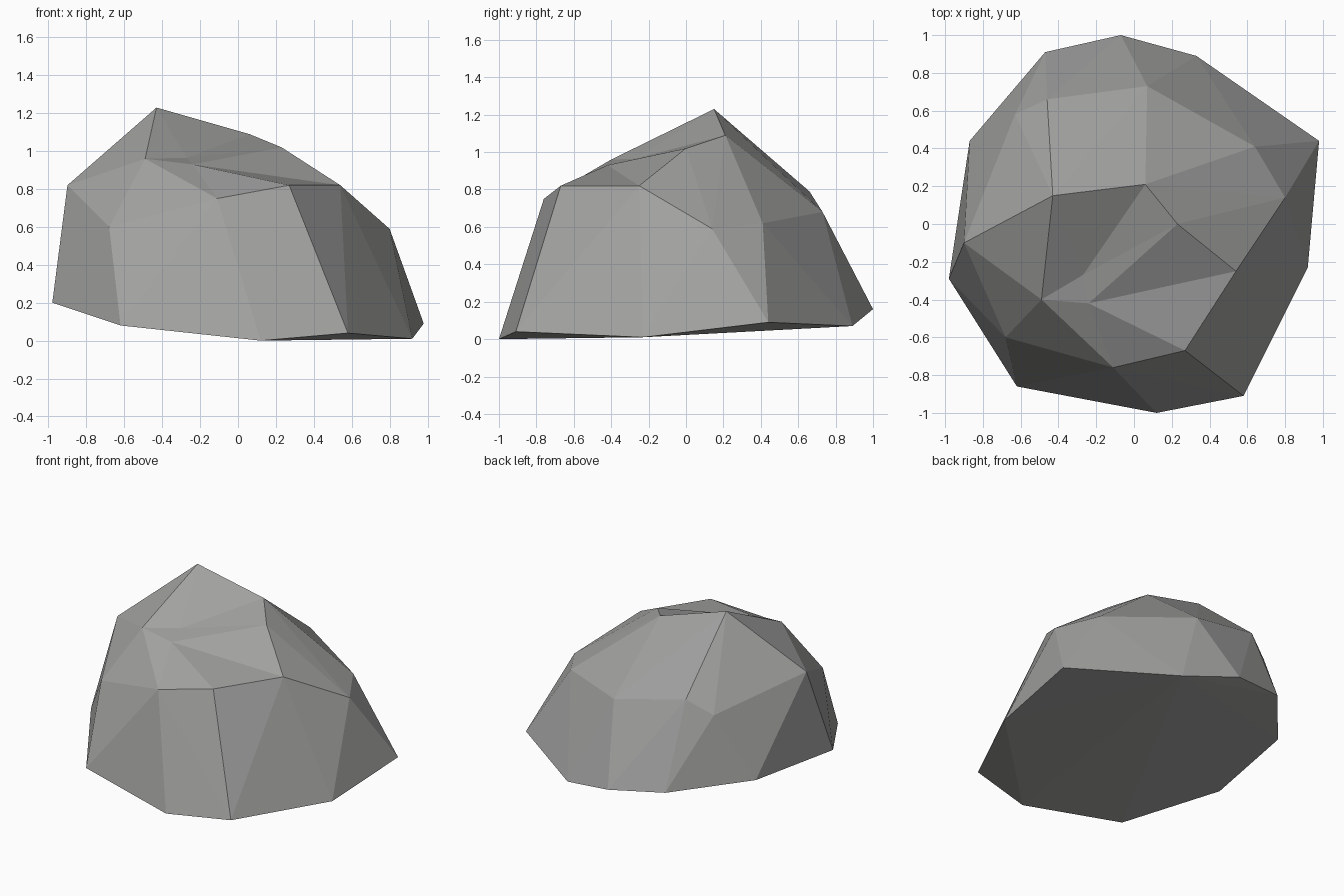
import bpy
import bmesh

default_cube = bpy.data.objects.get("Cube")
if default_cube:
    bpy.data.objects.remove(default_cube, do_unlink=True)

# One stone colour
stone = bpy.data.materials.new("stone_grey")
stone.use_nodes = True
colour = (0.36, 0.36, 0.355, 1)
stone.diffuse_color = colour
stone.node_tree.nodes["Principled BSDF"].inputs["Base Color"].default_value = colour

# Slightly tilted foot of the boulder, counter-clockwise
foot_ring = [
    (-.98, -.29, .2), (-.62, -.86, .08), (.12, -1, 0), (.58, -.91, .04),
    (.92, -.23, .01), (.98, .44, .09), (.33, .89, .07), (-.07, 1, .16),
    (-.47, .91, .21), (-.87, .44, .23),
]

# Shoulder corners around the flanks
shoulder = [
    (-.9, -.1, .82), (-.68, -.6, .6), (.8, .14, .59), (.64, .41, .62),
    (.07, .73, .68), (-.46, .66, .79), (-.63, .58, .69),
]

# Rim of the chipped top, and the two corners inside the chip
rim = {
    "peak": (-.43, .15, 1.23), "crest": (.06, .21, 1.09),
    "saddle": (.23, 0, 1.02), "east": (.54, -.25, .82),
    "south": (.27, -.67, .82), "lip": (-.11, -.76, .75),
    "west": (-.49, -.4, .96),
}
chip = {"notch": (-.27, -.27, .965), "hollow": (-.24, -.42, .93)}

# Faces of the chipped top
chip_faces = [
    "peak west notch", "peak notch crest", "crest notch saddle",
    "west hollow notch", "notch hollow saddle", "hollow east saddle",
    "hollow south east", "hollow lip south", "west lip hollow",
]

# Faceted body: the hull of all outer corners
bm = bmesh.new()
corner = {name: bm.verts.new(co) for name, co in rim.items()}
rim_verts = set(corner.values())
for co in foot_ring + shoulder:
    bm.verts.new(co)
bmesh.ops.convex_hull(bm, input=list(bm.verts))

# Break away the hull's cap and set in the chipped faces
cap = [f for f in bm.faces if rim_verts.issuperset(f.verts)]
bmesh.ops.delete(bm, geom=cap, context="FACES")
for name, co in chip.items():
    corner[name] = bm.verts.new(co)
for words in chip_faces:
    bm.faces.new([corner[name] for name in words.split()])
bmesh.ops.recalc_face_normals(bm, faces=list(bm.faces))

mesh = bpy.data.meshes.new("boulder")
bm.to_mesh(mesh)
bm.free()
mesh.materials.append(stone)
boulder = bpy.data.objects.new("boulder", mesh)
bpy.context.collection.objects.link(boulder)
